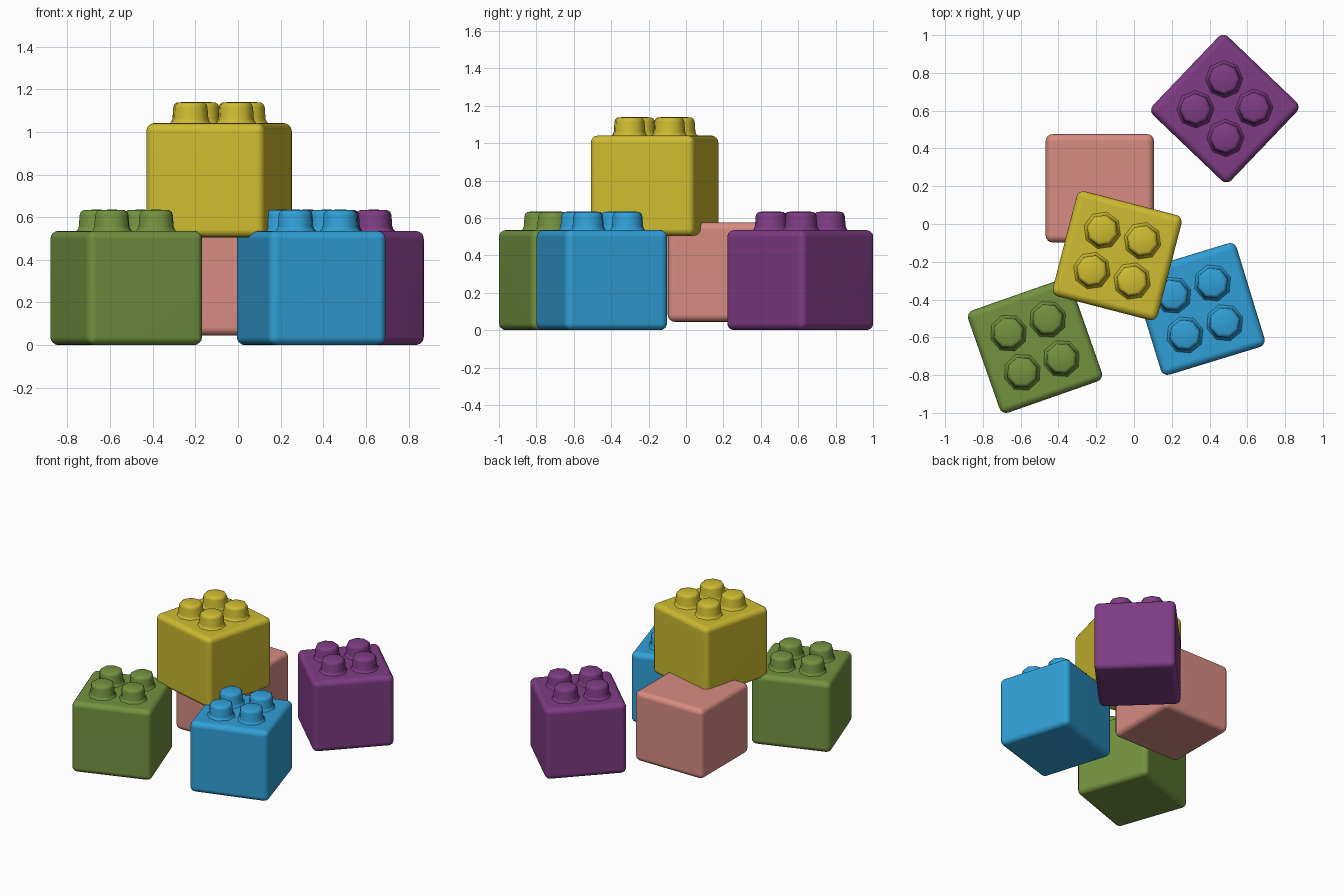
import bpy, bmesh
from math import cos, sin, pi, radians
from mathutils import Matrix

if "Cube" in bpy.data.objects:
    bpy.data.objects.remove(bpy.data.objects["Cube"])

SIDE, HEIGHT, ROUND = 0.574, 0.536, 0.038
PITCH = 0.11
# stud outline: flared foot, slightly tapered wall, rounded crown (radius, height)
STUD = [(0.104, -0.004), (0.093, 0.006), (0.087, 0.02), (0.083, 0.074),
        (0.077, 0.089), (0.064, 0.097)]


def add_stud(bm, cx, cy, z):
    rings = [[bm.verts.new((cx + r * cos(i * pi / 4), cy + r * sin(i * pi / 4), z + h))
              for i in range(8)] for r, h in STUD]
    for a, b in zip(rings, rings[1:]):
        for i in range(8):
            j = (i + 1) % 8
            bm.faces.new((a[i], a[j], b[j], b[i]))
    top = bm.verts.new((cx, cy, z + 0.1))
    for i in range(8):
        bm.faces.new((rings[-1][i], rings[-1][(i + 1) % 8], top))


def add_block(name, x, y, z, angle, color, height=HEIGHT, studs=True):
    bm = bmesh.new()
    # rounded cube body
    size = Matrix.Diagonal((SIDE, SIDE, height, 1))
    bmesh.ops.create_cube(bm, size=1, matrix=Matrix.Translation((0, 0, height / 2)) @ size)
    bmesh.ops.bevel(bm, geom=bm.edges[:], offset=ROUND, segments=4,
                    profile=0.5, affect='EDGES')
    # four studs on top
    if studs:
        for sx in (-PITCH, PITCH):
            for sy in (-PITCH, PITCH):
                add_stud(bm, sx, sy, height)
    for f in bm.faces:
        f.smooth = True
    mesh = bpy.data.meshes.new(name)
    bm.to_mesh(mesh)
    bm.free()
    ob = bpy.data.objects.new(name, mesh)
    bpy.context.collection.objects.link(ob)
    ob.location = (x, y, z)
    ob.rotation_euler.z = radians(angle)
    ob.modifiers.new("flat_sides", 'WEIGHTED_NORMAL')
    mat = bpy.data.materials.new(name + "_paint")
    mat.diffuse_color = (*color, 1)
    mat.use_nodes = True
    mat.node_tree.nodes["Principled BSDF"].inputs["Base Color"].default_value = mat.diffuse_color
    mesh.materials.append(mat)


# three studded blocks on the ground
add_block("green_block", -0.524, -0.645, 0, 19.3, (0.17, 0.29, 0.05))
add_block("blue_block", 0.343, -0.45, 0, 17, (0.03, 0.35, 0.68))
add_block("purple_block", 0.481, 0.611, 0, 46.3, (0.21, 0.045, 0.23))
# plain block, slightly raised
add_block("pink_block", -0.181, 0.189, 0.045, 0, (0.68, 0.26, 0.22), 0.532, False)
# block stacked on top
add_block("yellow_block", -0.089, -0.168, 0.505, -14.5, (0.62, 0.50, 0.03))
